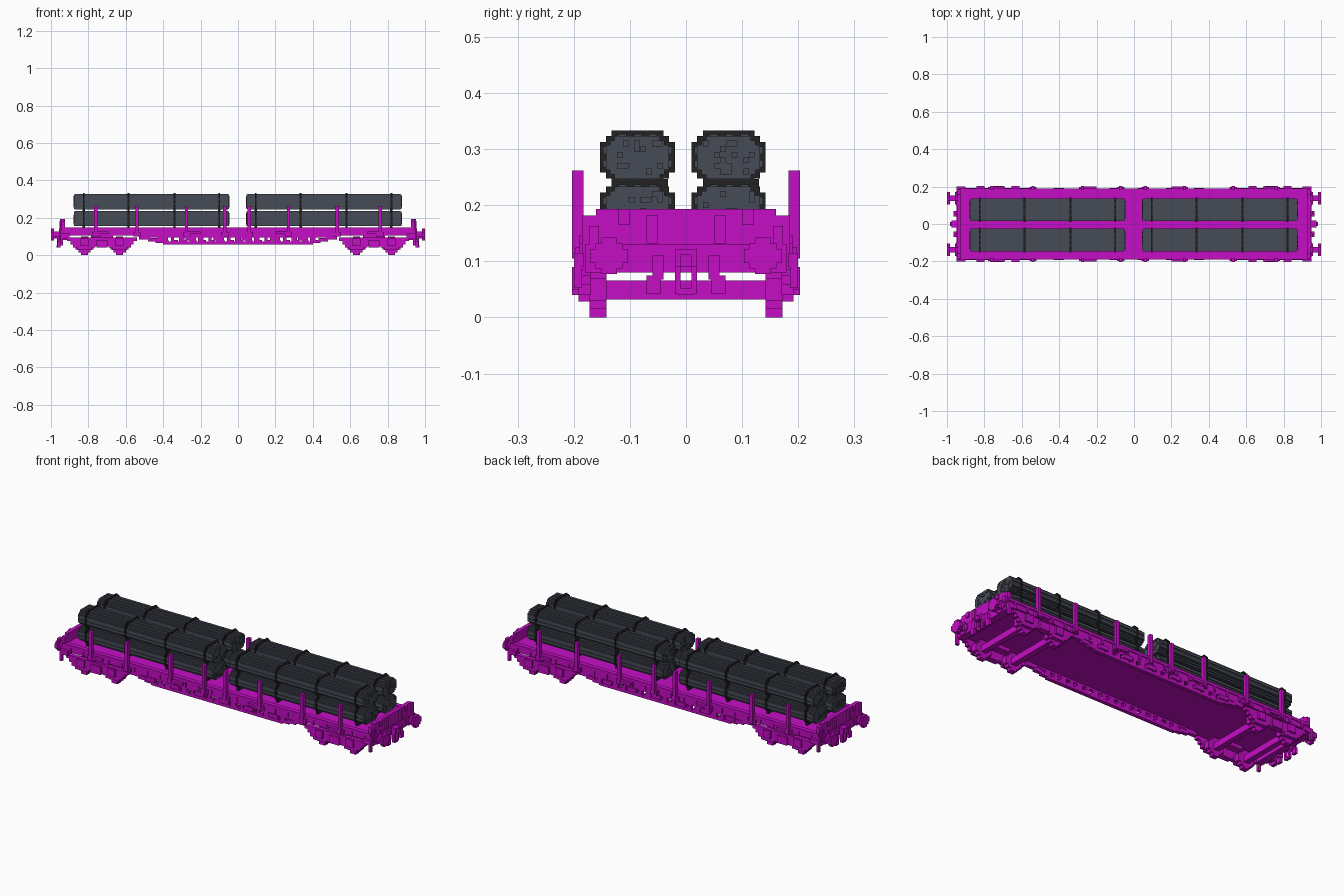
import bpy, bmesh, random

cube = bpy.data.objects.get("Cube")
if cube:
    bpy.data.objects.remove(cube, do_unlink=True)
random.seed(4)


def material(name, rgb):
    m = bpy.data.materials.new(name)
    m.use_nodes = True
    m.diffuse_color = (*rgb, 1)
    m.node_tree.nodes["Principled BSDF"].inputs["Base Color"].default_value = (*rgb, 1)
    return m


MAGENTA = material("magenta paint", (0.56, 0.004, 0.56))
GREY = material("slate grey load", (0.062, 0.070, 0.092))
BLACK = material("black strap", (0.016, 0.016, 0.017))


class Part:
    """Collects blocks and extruded outlines into one flat-shaded object."""

    def __init__(self, name, mat):
        self.name, self.mat, self.bm = name, mat, bmesh.new()

    def box(self, x0, x1, y0, y1, z0, z1):
        vs = bmesh.ops.create_cube(self.bm, size=1)["verts"]
        for v in vs:
            v.co.x = (x0 + x1) / 2 + v.co.x * abs(x1 - x0)
            v.co.y = (y0 + y1) / 2 + v.co.y * abs(y1 - y0)
            v.co.z = (z0 + z1) / 2 + v.co.z * abs(z1 - z0)

    def stepped(self, axis, a0, a1, u0, u1, z0, z1, step):
        """Block along x or y whose cross-section has two-stair corners."""
        for i, j in ((0, 2), (1, 1), (2, 0)):
            u, z = (u0 + i * step, u1 - i * step), (z0 + j * step, z1 - j * step)
            if axis == "x":
                self.box(a0, a1, *u, *z)
            else:
                self.box(*u, a0, a1, *z)

    def done(self):
        bmesh.ops.recalc_face_normals(self.bm, faces=self.bm.faces[:])
        me = bpy.data.meshes.new(self.name)
        self.bm.to_mesh(me)
        self.bm.free()
        me.materials.append(self.mat)
        bpy.context.collection.objects.link(bpy.data.objects.new(self.name, me))


# Deck and side sills
deck = Part("deck", MAGENTA)
deck.box(-0.93, 0.93, -0.18, 0.18, 0.105, 0.142)
for s in (-1, 1):
    deck.box(-0.94, 0.94, s * 0.165, s * 0.19, 0.132, 0.147)
    deck.box(-0.93, 0.93, s * 0.17, s * 0.185, 0.105, 0.135)
    for i in range(24):
        x = -0.90 + i * 0.078
        deck.box(x, x + 0.012, s * 0.18, s * 0.19, 0.105, 0.135)
deck.done()

# Open truss under each side
truss = Part("side_truss", MAGENTA)
for s in (-1, 1):
    y = (s * 0.165, s * 0.185)
    truss.box(-0.40, 0.40, *y, 0.058, 0.072)
    truss.box(-0.53, 0.53, *y, 0.095, 0.107)
    for e in (-1, 1):
        for x0, x1, z0, z1 in ((0.39, 0.44, 0.065, 0.082), (0.43, 0.48, 0.073, 0.092),
                               (0.47, 0.53, 0.083, 0.10)):
            truss.box(e * x0, e * x1, *y, z0, z1)
    for i in range(17):
        x = -0.40 + i * 0.05
        w = 0.009 if i % 2 else 0.015
        truss.box(x - w, x + w, *y, 0.065, 0.10)
        if i % 3 == 0:
            truss.box(x - 0.03, x + 0.025, s * 0.17, s * 0.193, 0.078, 0.10)
        truss.box(x + 0.005, x + 0.028, *y, 0.068, 0.082)
truss.done()

# Side stakes with their pockets
stakes = Part("side_stakes", MAGENTA)
for s in (-1, 1):
    for x in (-0.76, -0.54, -0.275, -0.07, 0.06, 0.27, 0.53, 0.76):
        stakes.box(x - 0.009, x + 0.009, s * 0.183, s * 0.203, 0.105, 0.262)
        stakes.box(x - 0.02, x + 0.02, s * 0.18, s * 0.198, 0.10, 0.125)
    for x in (-0.73, -0.24, 0.24, 0.73):
        stakes.box(x - 0.04, x + 0.04, s * 0.185, s * 0.2, 0.112, 0.126)
stakes.done()

# End boards, headstocks, couplings and steps
ends = Part("end_boards", MAGENTA)
coupling = Part("couplings_and_hoses", MAGENTA)
buffers = Part("buffers", MAGENTA)
for e in (-1, 1):
    ends.box(e * 0.925, e * 0.945, -0.185, 0.185, 0.085, 0.182)
    ends.box(e * 0.925, e * 0.945, -0.16, 0.16, 0.18, 0.193)
    ends.box(e * 0.91, e * 0.95, -0.18, 0.18, 0.08, 0.13)
    for s in (-1, 1):
        ends.box(e * 0.94, e * 0.955, s * 0.05, s * 0.07, 0.132, 0.182)
        ends.box(e * 0.94, e * 0.952, s * 0.10, s * 0.12, 0.165, 0.193)
        ends.box(e * 0.94, e * 0.952, s * 0.155, s * 0.173, 0.13, 0.163)
        # corner steps
        ends.box(e * 0.90, e * 0.95, s * 0.183, s * 0.2, 0.09, 0.115)
        ends.box(e * 0.935, e * 0.95, s * 0.185, s * 0.2, 0.052, 0.095)
        # hoses
        coupling.box(e * 0.94, e * 0.965, s * 0.04, s * 0.06, 0.068, 0.11)
        coupling.box(e * 0.95, e * 0.965, s * 0.045, s * 0.07, 0.042, 0.075)
        # buffer base, shank and stepped round head
        y = s * 0.137
        buffers.stepped("x", e * 0.945, e * 0.957, y - 0.034, y + 0.034, 0.08, 0.142, 0.01)
        buffers.box(e * 0.95, e * 0.985, y - 0.015, y + 0.015, 0.096, 0.126)
        buffers.stepped("x", e * 0.983, e * 1.0, y - 0.034, y + 0.034, 0.077, 0.142, 0.01)
    coupling.box(e * 0.94, e * 0.975, -0.02, 0.02, 0.09, 0.122)
    coupling.box(e * 0.965, e * 0.985, -0.01, 0.01, 0.09, 0.112)
    for s in (-1, 1):
        coupling.box(e * 0.955, e * 0.968, s * 0.01, s * 0.02, 0.042, 0.095)
    coupling.box(e * 0.955, e * 0.97, -0.014, 0.014, 0.04, 0.052)
for p in (ends, coupling, buffers):
    p.done()

# Bogies: frames outside the wheels, springs, axles
frame = Part("bogie_frames", MAGENTA)
wheels = Part("wheelsets", MAGENTA)
for c in (-0.727, 0.727):
    for s in (-1, 1):
        y = (s * 0.17, s * 0.192)
        frame.box(c - 0.187, c + 0.187, *y, 0.075, 0.094)
        frame.box(c - 0.05, c + 0.05, *y, 0.05, 0.09)
        frame.box(c - 0.03, c + 0.03, s * 0.17, s * 0.203, 0.04, 0.082)
        frame.box(c - 0.06, c + 0.06, s * 0.13, s * 0.18, 0.085, 0.108)
        for d in (-0.094, 0.094):
            x = c + d
            frame.box(x - 0.075, x + 0.075, *y, 0.058, 0.08)
            frame.box(x - 0.06, x + 0.06, *y, 0.04, 0.06)
            frame.box(x - 0.04, x + 0.04, *y, 0.028, 0.05)
            frame.box(x - 0.022, x + 0.022, s * 0.18, s * 0.203, 0.05, 0.09)
            wheels.stepped("y", s * 0.142, s * 0.172, x - 0.048, x + 0.048, 0, 0.1, 0.015)
    for d in (-0.094, 0.094):
        wheels.box(c + d - 0.015, c + d + 0.015, -0.15, 0.15, 0.032, 0.066)
for p in (frame, wheels):
    p.done()

# Timber bundles in two layers, strapped at four places
logs = Part("timber_bundles", GREY)
straps = Part("straps_and_spacers", BLACK)
for x0, x1, xs in ((-0.88, -0.045, (-0.825, -0.585, -0.34, -0.10)),
                   (0.042, 0.878, (0.095, 0.335, 0.58, 0.82))):
    for y0, y1 in ((-0.143, -0.03), (0.02, 0.132)):
        for z0, z1 in ((0.157, 0.233), (0.247, 0.323)):
            logs.stepped("x", x0 + 0.004, x1 - 0.004, y0, y1, z0, z1, 0.008)
            # long ridges of single timbers
            for z in (z0 + 0.02, z0 + 0.044):
                logs.box(x0 + 0.008, x1 - 0.008, y0 - 0.005, y1 + 0.005, z, z + 0.014)
            for k in range(3):
                y = y0 + 0.023 + k * 0.027
                logs.box(x0 + 0.008, x1 - 0.008, y, y + 0.014, z0 - 0.002, z1 + 0.004)
            # uneven timber ends
            for k in range(28):
                y = y0 + 0.01 + 0.0103 * random.randint(0, 8)
                z = z0 + 0.008 + 0.01 * random.randint(0, 5)
                xe, dx = random.choice(((x0, 0.006), (x1, -0.006)))
                logs.box(xe, xe + dx, y, y + 0.01, z, z + 0.01)
            for x in xs:
                straps.stepped("x", x - 0.005, x + 0.005, y0 - 0.01, y1 + 0.01,
                               z0 - 0.009, z1 + 0.01, 0.01)
        # spacers under each layer
        for x in xs:
            straps.box(x - 0.006, x + 0.006, y0 + 0.01, y1 - 0.002, 0.233, 0.247)
            straps.box(x - 0.006, x + 0.006, y0 + 0.005, y1 - 0.005, 0.14, 0.16)
logs.done()
straps.done()
